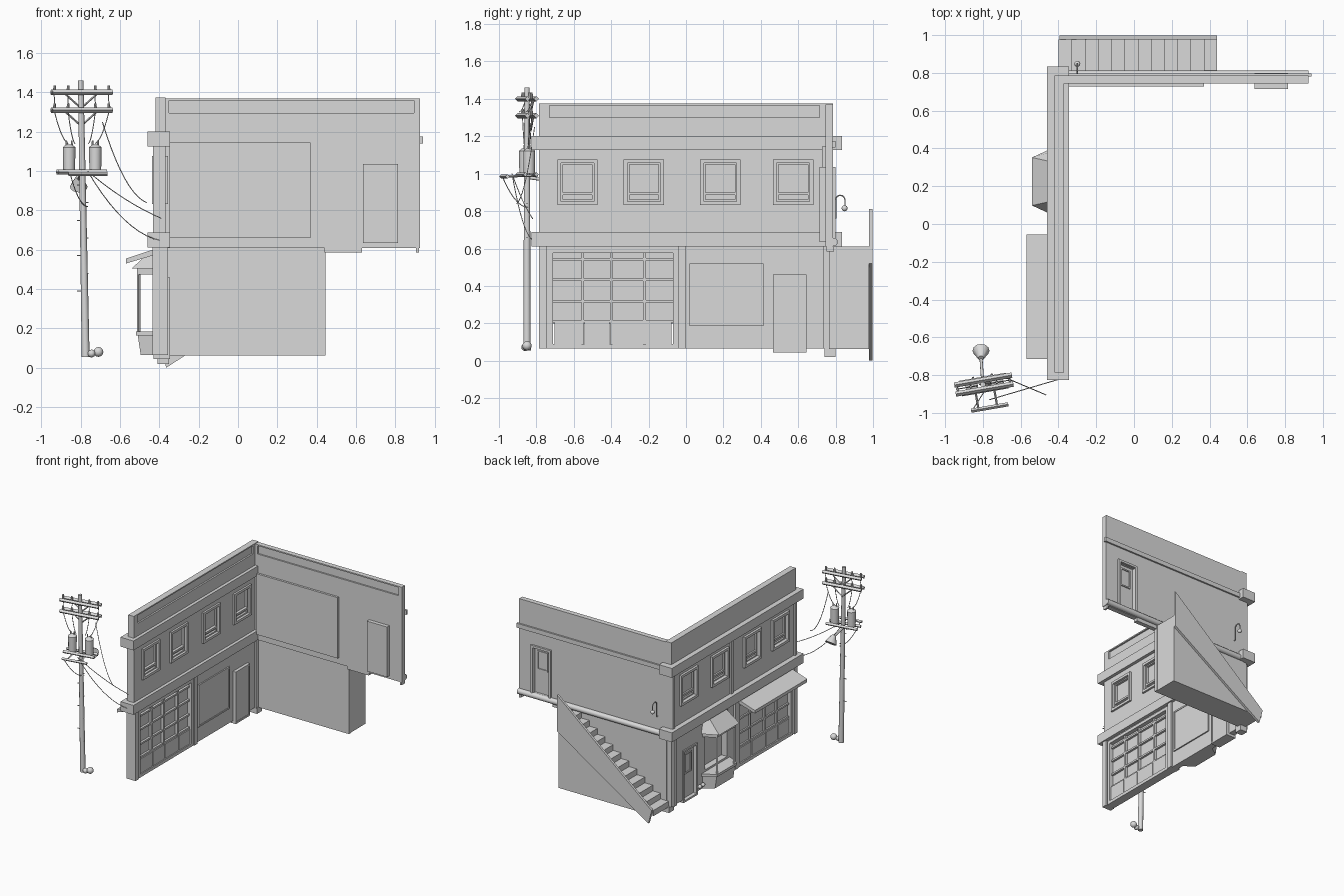
import bpy, bmesh, math
from mathutils import Vector

if "Cube" in bpy.data.objects:
    bpy.data.objects.remove(bpy.data.objects["Cube"])

grey = bpy.data.materials.new("plain grey")
grey.use_nodes = True
grey.diffuse_color = (0.7, 0.7, 0.7, 1)
grey.node_tree.nodes["Principled BSDF"].inputs["Base Color"].default_value = (0.7, 0.7, 0.7, 1)


def finish(name, bm, smooth=False):
    bmesh.ops.recalc_face_normals(bm, faces=bm.faces)
    mesh = bpy.data.meshes.new(name)
    bm.to_mesh(mesh)
    bm.free()
    mesh.materials.append(grey)
    ob = bpy.data.objects.new(name, mesh)
    bpy.context.collection.objects.link(ob)
    if smooth:
        bpy.ops.object.select_all(action='DESELECT')
        bpy.context.view_layer.objects.active = ob
        ob.select_set(True)
        bpy.ops.object.shade_smooth_by_angle(angle=math.radians(40))
    return ob


def add_loft(bm, a, b):
    va, vb = [bm.verts.new(p) for p in a], [bm.verts.new(p) for p in b]
    bm.faces.new(va)
    bm.faces.new(vb[::-1])
    for i in range(len(a)):
        j = (i + 1) % len(a)
        bm.faces.new((va[i], vb[i], vb[j], va[j]))


def boxes(name, *bounds):
    """Each bound is x0, x1, y0, y1, z0, z1."""
    bm = bmesh.new()
    for x0, x1, y0, y1, z0, z1 in bounds:
        add_loft(bm, *[[(x0, y0, z), (x1, y0, z), (x1, y1, z), (x0, y1, z)] for z in (z0, z1)])
    return finish(name, bm)


def prism(name, pts, lo, hi):
    """Extrude an (x, z) profile along y."""
    bm = bmesh.new()
    add_loft(bm, *[[(x, y, z) for x, z in pts] for y in (lo, hi)])
    return finish(name, bm)


def rods(name, *segs, n=12):
    """Each segment is start, end, start radius, end radius."""
    bm = bmesh.new()
    for p, q, r0, r1 in segs:
        p, q = Vector(p), Vector(q)
        rot = (q - p).to_track_quat('Z', 'Y')
        ring = [Vector((math.cos(t * math.tau / n), math.sin(t * math.tau / n), 0)) for t in range(n)]
        add_loft(bm, [p + rot @ (v * r0) for v in ring], [q + rot @ (v * r1) for v in ring])
    return finish(name, bm, True)


def ball(name, centre, r):
    bm = bmesh.new()
    bmesh.ops.create_uvsphere(bm, u_segments=12, v_segments=8, radius=r)
    bmesh.ops.translate(bm, verts=bm.verts, vec=centre)
    return finish(name, bm, True)


def bow(p, q, sag, n=10):
    """Points of a line from p to q, hanging by sag."""
    p, q = Vector(p), Vector(q)
    return [p.lerp(q, i / n) - Vector((0, 0, 4 * sag * i / n * (1 - i / n))) for i in range(n + 1)]


def wire(name, pts, r=0.0025):
    return rods(name, *[(a, b, r, r) for a, b in zip(pts, pts[1:])], n=6)


def frame_x(x0, x1, y0, y1, z0, z1, w):
    return [(x0, x1, y0, y0 + w, z0, z1), (x0, x1, y1 - w, y1, z0, z1),
            (x0, x1, y0 + w, y1 - w, z0, z0 + w), (x0, x1, y0 + w, y1 - w, z1 - w, z1)]


def frame_y(x0, x1, y0, y1, z0, z1, w):
    return [(x0, x0 + w, y0, y1, z0, z1), (x1 - w, x1, y0, y1, z0, z1),
            (x0 + w, x1 - w, y0, y1, z0, z0 + w), (x0 + w, x1 - w, y0, y1, z1 - w, z1)]


def cut(ob, *holes):
    tool = boxes("cutter", *holes)
    tool.hide_render = True
    mod = ob.modifiers.new("openings", 'BOOLEAN')
    mod.operation, mod.solver, mod.object = 'DIFFERENCE', 'EXACT', tool
    dg = bpy.context.evaluated_depsgraph_get()
    new = bpy.data.meshes.new_from_object(ob.evaluated_get(dg))
    ob.modifiers.clear()
    ob.data = new
    bpy.data.objects.remove(tool)


# Street wall with window, shop, bay and door openings
window_ys = (-0.58, -0.225, 0.183, 0.573)
street = boxes("street_wall", (-0.42, -0.37, -0.785, 0.785, 0.065, 1.375))
cut(street, (-0.5, -0.3, -0.715, -0.05, 0.08, 0.585), (-0.5, -0.3, 0.08, 0.36, 0.2, 0.5),
    (-0.5, -0.3, 0.475, 0.635, 0.05, 0.45), (-0.383, -0.3, -0.73, 0.715, 1.3, 1.365),
    *[(-0.5, -0.3, y - 0.09, y + 0.09, 0.85, 1.06) for y in window_ys])

# Belts, pilasters and strips
for name, z in (("upper_belt", 1.126), ("lower_belt", 0.612)):
    boxes(name, (-0.46, -0.345, -0.825, 0.835, z, z + 0.075))
boxes("pilasters", *[(-0.435, -0.355, y - 0.02, y + 0.02, 0.065, 0.612) for y in (-0.765, -0.022, 0.755)])
boxes("wall_strips", *[(-0.432, -0.4, y - 0.012, y + 0.012, 0.687, 1.126) for y in (-0.77, 0.03, 0.77)])
boxes("corner_foot", (-0.41, -0.35, 0.74, 0.8, 0.02, 0.067))

# Upstairs windows
for i, y in enumerate(window_ys):
    boxes(f"window_frame_{i + 1}", *frame_x(-0.438, -0.355, y - 0.108, y + 0.108, 0.832, 1.077, 0.02))
    boxes(f"window_sash_{i + 1}", *frame_x(-0.41, -0.375, y - 0.09, y + 0.09, 0.85, 1.06, 0.012),
          (-0.41, -0.37, y - 0.078, y + 0.078, 0.885, 0.9))
    boxes(f"window_pane_{i + 1}", (-0.397, -0.392, y - 0.08, y + 0.08, 0.855, 1.05))

# Shop front: panes, bars and base panels
boxes("shop_glass", (-0.4, -0.395, -0.715, -0.05, 0.2, 0.585))
boxes("shop_frame", *frame_x(-0.43, -0.362, -0.735, -0.045, 0.065, 0.6, 0.025),
      *[(-0.415, -0.375, y - 0.007, y + 0.007, 0.085, 0.575) for y in (-0.552, -0.4, -0.222)],
      *[(-0.412, -0.378, -0.71, -0.07, z, z + 0.014) for z in (0.205, 0.31, 0.425, 0.535)])
shop_edges = (-0.71, -0.552, -0.4, -0.222, -0.07)
for i, (a, b) in enumerate(zip(shop_edges, shop_edges[1:])):
    boxes(f"shop_base_{i + 1}", (-0.42, -0.37, a + 0.008, b - 0.008, 0.085, 0.205))
prism("shop_awning", [(-0.57, 0.53), (-0.57, 0.555), (-0.42, 0.605), (-0.42, 0.575)], -0.715, -0.055)


# Bay window
def bay(depth, margin, z):
    return [(-0.41, 0.05 - margin, z), (-depth, 0.11 - margin, z),
            (-depth, 0.34 + margin, z), (-0.41, 0.4 + margin, z)]


for name, levels in (("bay_base", ((0.495, 0, 0.065), (0.51, 0, 0.165))),
                     ("bay_sill", ((0.52, 0.01, 0.165), (0.52, 0.01, 0.185))),
                     ("bay_head", ((0.515, 0, 0.475), (0.515, 0, 0.505))),
                     ("bay_roof", ((0.54, 0.012, 0.505), (0.44, -0.01, 0.6)))):
    bm = bmesh.new()
    add_loft(bm, *[bay(*lv) for lv in levels])
    finish(name, bm)
rods("bay_posts", *[(a, b, 0.009, 0.009) for a, b in zip(bay(0.505, -0.008, 0.18), bay(0.505, -0.008, 0.48))], n=4)
boxes("bay_back_frame", *frame_x(-0.37, -0.36, 0.02, 0.415, 0.185, 0.52, 0.012))
boxes("bay_back_panel", (-0.37, -0.364, 0.03, 0.405, 0.195, 0.51))
for i, y in enumerate((0.42, 0.46)):
    ball(f"wall_fitting_{i + 1}", (-0.445, y, 0.11), 0.016)

# Street door
boxes("street_door_case", *frame_x(-0.43, -0.345, 0.465, 0.645, 0.045, 0.46, 0.014))
boxes("street_door", (-0.4, -0.35, 0.479, 0.631, 0.059, 0.446))
boxes("street_door_window", *frame_x(-0.408, -0.4, 0.51, 0.6, 0.25, 0.41, 0.01))

# Side wall, its mouldings and inner panel
side = boxes("side_wall", (-0.38, 0.925, 0.745, 0.785, 0.61, 1.37))
cut(side, (0.655, 0.8, 0.7, 0.9, 0.65, 1.015), (-0.35, 0.895, 0.7, 0.757, 1.295, 1.36))
boxes("side_moulding", (-0.38, 0.94, 0.78, 0.798, 1.14, 1.175))
rods("side_lip", ((-0.38, 0.79, 0.635), (0.925, 0.79, 0.635), 0.022, 0.022))
boxes("side_lip_end", (0.44, 0.63, 0.75, 0.785, 0.585, 0.612), (0.905, 0.92, 0.75, 0.79, 0.585, 0.612))
boxes("inner_panel", (-0.35, 0.37, 0.728, 0.745, 0.66, 1.145))
boxes("upper_door_case", *frame_y(0.637, 0.815, 0.74, 0.8, 0.635, 1.035, 0.018))
boxes("upper_door", (0.637, 0.815, 0.715, 0.765, 0.635, 1.035))
boxes("upper_door_window", *frame_y(0.68, 0.775, 0.765, 0.773, 0.84, 0.99, 0.01))

# Outside stair against the lower side wall
boxes("lower_side_wall", (-0.38, 0.445, 0.765, 0.79, 0.062, 0.612))
steps = 12
run, rise = 0.84 / steps, 0.55 / steps
outline = [(0.44, 0.062), (-0.4, 0.062)]
for i in range(steps):
    outline += [(-0.4 + run * i, 0.062 + rise * (i + 1)), (-0.4 + run * (i + 1), 0.062 + rise * (i + 1))]
prism("stairs", outline, 0.79, 0.978)
prism("stair_side_panel", [(-0.365, 0.0), (0.44, 0.52), (0.44, 0.81), (-0.395, 0.11)], 0.978, 0.997)

# Gooseneck wall lamp
wire("lamp_neck", [(-0.3, 0.785, 0.76), (-0.3, 0.8, 0.76)] +
     [Vector((-0.3, 0.825 - 0.025 * math.cos(t * math.pi / 6), 0.86 + 0.025 * math.sin(t * math.pi / 6)))
      for t in range(7)] + [(-0.3, 0.85, 0.83)], 0.004)
ball("lamp_bulb", (-0.3, 0.848, 0.815), 0.016)

# Utility pole, turned slightly about its own axis
px, py = -0.79, -0.85
turn = Vector((0.985, 0.17, 0))
side_dir = Vector((-0.17, 0.985, 0))


def at(along, across, z):
    return Vector((px - 0.005, py, z)) + turn * along + side_dir * across


rods("pole", ((-0.775, py, 0.055), (-0.8, py, 1.46), 0.02, 0.014))
for level, z in (("upper", 1.4), ("lower", 1.31)):
    rods(f"{level}_crossarms", *[(at(-0.155, s, z), at(0.155, s, z), 0.014, 0.014) for s in (-0.024, 0.024)], n=4)
    rods(f"{level}_braces", *[(at(0, 0.02, z - 0.08), at(s, 0.02, z), 0.005, 0.005) for s in (-0.09, 0.09)], n=4)
    rods(f"{level}_insulators", *[(at(s, 0, z), at(s, 0, z + 0.035), 0.009, 0.006)
                                  for s in (-0.14, -0.07, 0.07, 0.14)], n=8)
rods("platform_bars", *[(at(-0.125, s, 0.995), at(0.125, s, 0.995), 0.012, 0.012) for s in (-0.03, 0.03)],
     (at(-0.09, -0.125, 0.985), at(0.11, -0.125, 0.985), 0.011, 0.011),
     *[(at(s, -0.13, 0.985), at(s, 0.05, 0.99), 0.006, 0.006) for s in (-0.05, 0.05)], n=4)
for name, s in (("right_transformer", -0.065), ("left_transformer", 0.07)):
    rods(name, (at(s, 0, 1.0), at(s, 0, 1.12), 0.03, 0.032), (at(s, 0, 1.12), at(s, 0, 1.135), 0.034, 0.015),
         *[(at(s + d, 0, 1.13), at(s + d, 0, 1.155), 0.005, 0.004) for d in (-0.014, 0.014)])
rods("street_light", ((-0.8, py, 0.98), (-0.81, -0.71, 0.96), 0.008, 0.008),
     ((-0.81, -0.71, 0.97), (-0.81, -0.67, 0.92), 0.015, 0.045))
rods("climbing_pegs", *[((px, py, 0.3 + 0.09 * i), (px + 0.03 * (-1) ** i, py, 0.3 + 0.09 * i), 0.003, 0.003)
                        for i in range(8)], n=6)
ball("pole_foot_box", (-0.71, py, 0.08), 0.025)
ball("pole_foot_cap", (-0.745, py - 0.01, 0.072), 0.02)

# Hanging wires
for i, s in enumerate((-0.14, -0.07, 0.07, 0.14)):
    wire(f"drop_wire_{i + 1}", bow(at(s, 0, 1.3), at(s * 0.5, 0, 1.14), 0.03, 6))
    wire(f"link_wire_{i + 1}", bow(at(s, 0.02, 1.41), at(s, -0.02, 1.33), 0.02, 6))
wire("service_wire_1", bow((-0.69, -0.81, 1.25), (-0.465, -0.905, 0.84), 0.08))
wire("service_wire_2", bow((-0.765, -0.93, 1.0), (-0.39, -0.82, 0.76), 0.02))
wire("service_wire_3", bow((-0.765, -0.93, 1.0), (-0.39, -0.82, 0.645), 0.07))
wire("platform_wire", bow(at(-0.08, -0.12, 0.985), at(0.03, 0, 0.82), 0.04))
